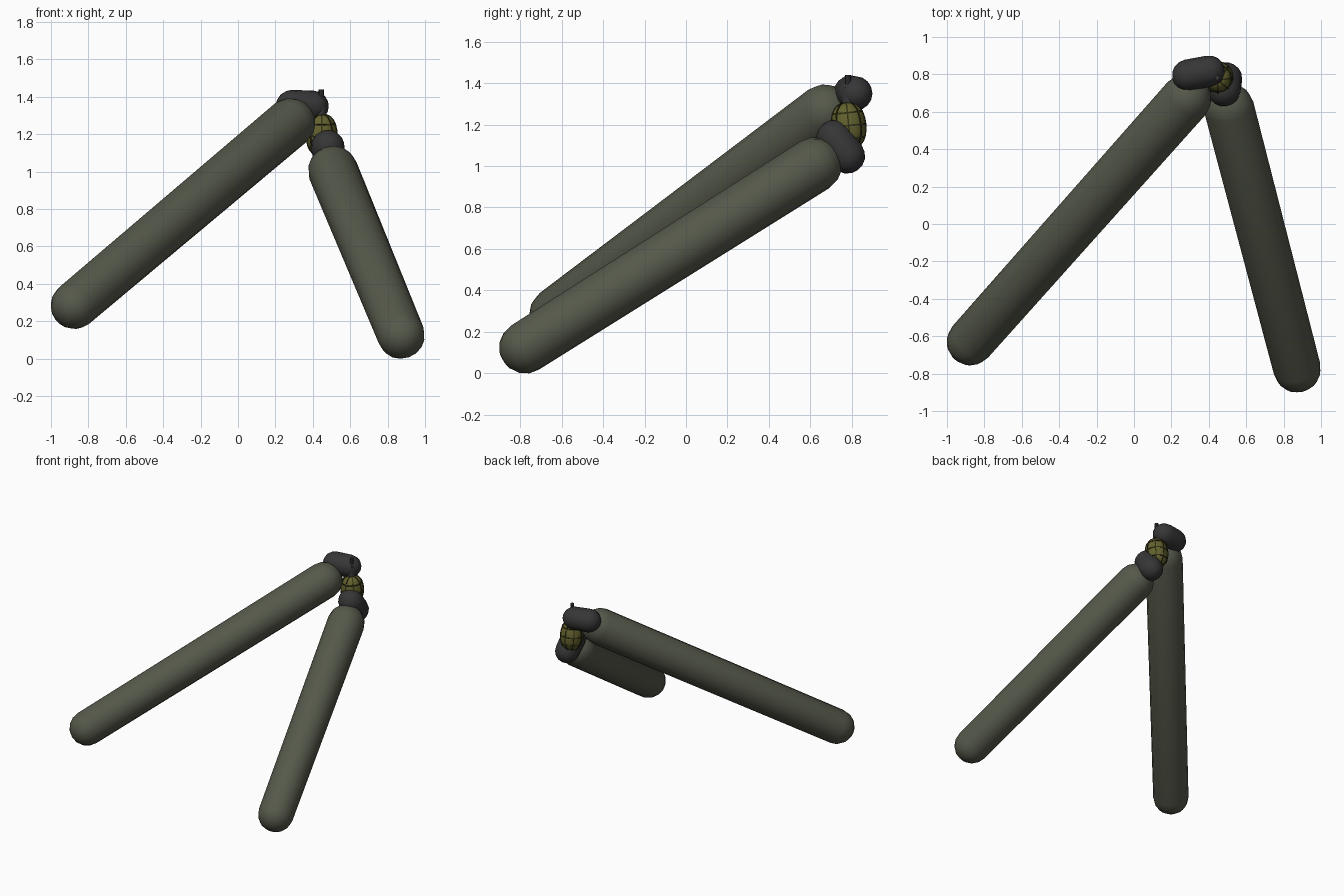
import bpy, bmesh, math
from mathutils import Vector, Matrix

if "Cube" in bpy.data.objects:
    bpy.data.objects.remove(bpy.data.objects["Cube"])


def material(name, rgb):
    m = bpy.data.materials.new(name)
    m.diffuse_color = (*rgb, 1)
    m.use_nodes = True
    m.node_tree.nodes["Principled BSDF"].inputs["Base Color"].default_value = m.diffuse_color
    return m


SLEEVE = material("sleeve green", (0.090, 0.098, 0.068))
GLOVE = material("glove black", (0.037, 0.037, 0.038))
OLIVE = material("olive body", (0.125, 0.120, 0.027))
GROOVE = material("dark olive band", (0.030, 0.030, 0.008))


def finish(name, bm, mat, matrix, angle=50):
    me = bpy.data.meshes.new(name)
    bmesh.ops.recalc_face_normals(bm, faces=bm.faces)
    bm.to_mesh(me)
    bm.free()
    ob = bpy.data.objects.new(name, me)
    bpy.context.collection.objects.link(ob)
    ob.matrix_world = matrix
    me.materials.append(mat)
    bpy.ops.object.select_all(action='DESELECT')
    ob.select_set(True)
    bpy.context.view_layer.objects.active = ob
    bpy.ops.object.shade_smooth_by_angle(angle=math.radians(angle))
    return ob


def lathe(profile, sides):
    """Closed round body from (radius, height) pairs, poles at both ends."""
    bm = bmesh.new()
    bottom = bm.verts.new((0, 0, profile[0][1]))
    top = bm.verts.new((0, 0, profile[-1][1]))
    rings = [[bm.verts.new((r * math.cos(math.tau * i / sides),
                            r * math.sin(math.tau * i / sides), z))
              for i in range(sides)] for r, z in profile[1:-1]]
    for i in range(sides):
        j = (i + 1) % sides
        bm.faces.new((bottom, rings[0][j], rings[0][i]))
        bm.faces.new((top, rings[-1][i], rings[-1][j]))
        for a, b in zip(rings, rings[1:]):
            bm.faces.new((a[i], a[j], b[j], b[i]))
    return bm


def capsule(name, a, b, ra, rb, mat, sides=16, steps=4):
    """Round-ended limb between two cap centres."""
    a, b = Vector(a), Vector(b)
    length = (b - a).length
    angles = [math.pi / 2 * k / steps for k in range(steps + 1)]
    prof = [(ra * math.sin(t), -ra * math.cos(t)) for t in angles]
    prof += [(rb * math.cos(t), length + rb * math.sin(t)) for t in angles]
    rot = (b - a).to_track_quat('Z', 'Y').to_matrix().to_4x4()
    return finish(name, lathe(prof, sides), mat, Matrix.Translation(a) @ rot)


# forearms
capsule("left_forearm", (-0.875, -0.63, 0.285), (0.28, 0.67, 1.26), 0.127, 0.134, SLEEVE)
capsule("right_forearm", (0.872, -0.775, 0.125), (0.508, 0.62, 1.005), 0.127, 0.134, SLEEVE)

# gloved hands
capsule("left_hand", (0.288, 0.795, 1.352), (0.402, 0.818, 1.35), 0.085, 0.083, GLOVE)
capsule("right_hand", (0.48, 0.718, 1.133), (0.492, 0.778, 1.05), 0.09, 0.087, GLOVE)

# grenade body, slightly tilted barrel
tilt = (Matrix.Translation((0.447, 0.785, 1.195))
        @ Matrix.Rotation(math.radians(6), 4, 'X'))
RAD, HALF = 0.083, 0.112


def barrel(t, grow=0.0):
    """Point on the barrel outline, t from -90 to 90 degrees."""
    c, s = math.cos(t), math.sin(t)
    return ((RAD + grow) * abs(c) ** 0.75, (HALF + grow) * s)


outline = [barrel(math.pi * (k / 12 - 0.5)) for k in range(13)]
finish("grenade_body", lathe(outline, 16), OLIVE, tilt)

# thin bands around the body
for n, h in enumerate((-0.062, 0.0, 0.062)):
    r = RAD * (1 - (h / HALF) ** 2) ** 0.375
    prof = [(0, h - 0.004), (r + 0.003, h - 0.004), (r + 0.003, h + 0.004), (0, h + 0.004)]
    finish(f"grenade_ring_{n + 1}", lathe(prof, 16), GROOVE, tilt, 30)

# thin ribs running from pole to pole
for n in range(8):
    bm = bmesh.new()
    sides = []
    for y in (-0.0035, 0.0035):
        pts = [barrel(math.pi * (k / 12 - 0.5), 0.003) for k in range(13)]
        sides.append([bm.verts.new((r, y, z)) for r, z in pts])
    for k in range(12):
        bm.faces.new((sides[0][k], sides[1][k], sides[1][k + 1], sides[0][k + 1]))
    for s in sides:
        bm.faces.new(s)
    bm.faces.new((sides[0][0], sides[0][-1], sides[1][-1], sides[1][0]))
    finish(f"grenade_rib_{n + 1}", bm, GROOVE,
           tilt @ Matrix.Rotation(math.tau * n / 8, 4, 'Z'), 30)

# fuze neck and safety pin post
neck = [(0, 1.28), (0.035, 1.28), (0.03, 1.38), (0, 1.38)]
finish("fuze_neck", lathe(neck, 12), GLOVE, Matrix.Translation((0.44, 0.785, 0)), 30)
post = [(0, 1.35), (0.014, 1.35), (0.014, 1.44), (0, 1.44)]
finish("pin_post", lathe(post, 8), GLOVE, Matrix.Translation((0.445, 0.782, 0)), 30)
